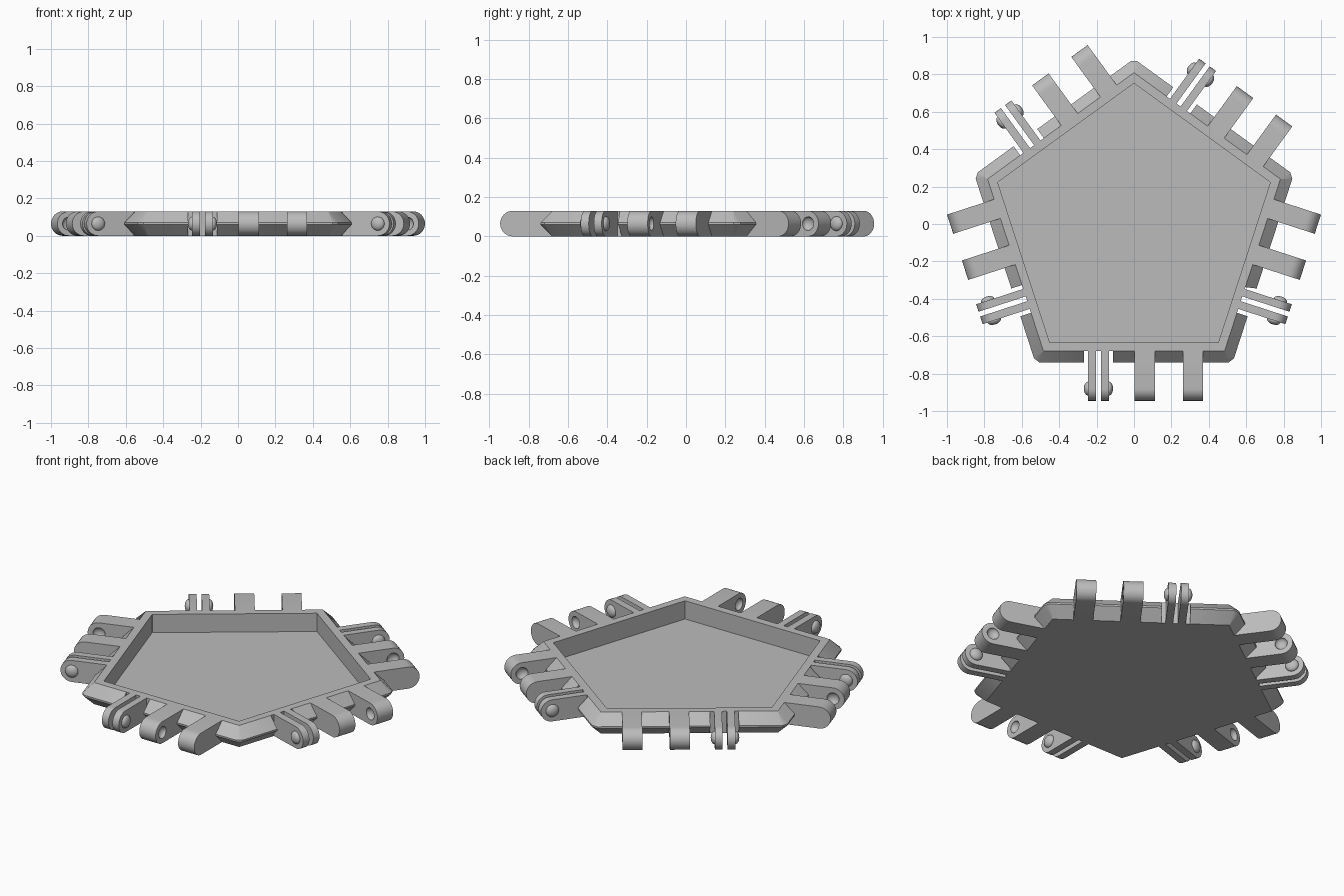
import bpy, bmesh, math
from mathutils import Matrix, Vector

cube = bpy.data.objects.get("Cube")
if cube:
    bpy.data.objects.remove(cube, do_unlink=True)

grey = bpy.data.materials.new("plain_grey")
grey.use_nodes = True
grey.diffuse_color = (0.5, 0.5, 0.5, 1)
grey.node_tree.nodes["Principled BSDF"].inputs["Base Color"].default_value = (0.5, 0.5, 0.5, 1)

H = 0.13            # thickness
RIM = 0.666         # apothem of the flat top and bottom
REACH = 0.931       # how far the hinges reach from the centre
R_END = H / 2
CENTRE = Matrix.Translation((0, -0.014, 0))
parts = []


def finish(bm, name):
    bmesh.ops.recalc_face_normals(bm, faces=bm.faces[:])
    mesh = bpy.data.meshes.new(name)
    bm.to_mesh(mesh)
    bm.free()
    mesh.materials.append(grey)
    obj = bpy.data.objects.new(name, mesh)
    bpy.context.collection.objects.link(obj)
    parts.append(obj)
    return obj


def carve(obj, cutter):
    """Subtract a cutter, bake the result and remove the cutter."""
    cutter.hide_render = True
    mod = obj.modifiers.new("cut", 'BOOLEAN')
    mod.operation, mod.solver, mod.object = 'DIFFERENCE', 'EXACT', cutter
    bpy.context.view_layer.update()
    dg = bpy.context.evaluated_depsgraph_get()
    obj_mesh = bpy.data.meshes.new_from_object(obj.evaluated_get(dg))
    obj.modifiers.clear()
    obj.data = obj_mesh
    parts.remove(cutter)
    bpy.data.objects.remove(cutter, do_unlink=True)


def pentagon(bm, apothem, z, clip):
    """Ring with each corner clipped to a short edge."""
    ring = []
    half = apothem * math.tan(math.pi / 5) - clip
    for k in range(5):
        rot = CENTRE @ Matrix.Rotation(math.radians(72 * k), 4, 'Z')
        ring += [bm.verts.new(rot @ Vector((s * half, -apothem, z))) for s in (-1, 1)]
    return ring


def extrude_profile(bm, profile, x0, x1, matrix):
    a, b = ([bm.verts.new(matrix @ Vector((x, y, z))) for y, z in profile] for x in (x0, x1))
    bm.faces.new(a)
    bm.faces.new(b)
    n = len(profile)
    for i in range(n):
        bm.faces.new((a[i], a[(i + 1) % n], b[(i + 1) % n], b[i]))


def button(bm, x, radius, depth, matrix):
    """Flattened ball centred on a hinge face."""
    place = Matrix.Translation((x, R_END - REACH, R_END))
    squash = Matrix.Diagonal((depth, radius, radius, 1))
    turn = Matrix.Rotation(math.pi / 2, 4, 'Y')
    bmesh.ops.create_uvsphere(bm, u_segments=24, v_segments=16, radius=1,
                              matrix=matrix @ place @ squash @ turn)


# Hinge side profile: straight root, round end
hinge = [(-RIM + 0.001, 0), (-RIM + 0.001, H)]
for i in range(17):
    a = math.pi / 2 + math.pi * i / 16
    hinge.append((R_END - REACH + R_END * math.cos(a), R_END + R_END * math.sin(a)))

# Bevelled tray
bm = bmesh.new()
rings = [pentagon(bm, *r) for r in (
    (RIM, 0, 0.001), (0.726, 0.06, 0.022), (0.726, 0.07, 0.022),
    (RIM, H, 0.001), (0.62, H, 0.001), (0.62, 0.02, 0.001))]
for low, high in zip(rings, rings[1:]):
    for i in range(10):
        j = (i + 1) % 10
        bm.faces.new((low[i], low[j], high[j], high[i]))
bm.faces.new(rings[0])
bm.faces.new(rings[-1])
tray = finish(bm, "tray")

# Each side is turned into place; three of them are mirrored
sides = []
for k, flip in enumerate((1, 1, -1, -1, -1)):
    sides.append(CENTRE @ Matrix.Rotation(math.radians(72 * k), 4, 'Z')
                 @ Matrix.Diagonal((flip, 1, 1, 1)))

# Gaps in the tray edge around the clips
bm = bmesh.new()
notch = [(-RIM, -0.1), (-RIM, H + 0.1), (-0.8, H + 0.1), (-0.8, -0.1)]
for side in sides:
    extrude_profile(bm, notch, -0.268, -0.112, side)
carve(tray, finish(bm, "notch_cutter"))

for n, side in enumerate(sides, 1):
    # Two solid knuckles with dimples facing each other
    for label, x0, x1, face in (("inner", 0.003, 0.112, 0.112), ("outer", 0.262, 0.37, 0.262)):
        bm = bmesh.new()
        extrude_profile(bm, hinge, x0, x1, side)
        knuckle = finish(bm, f"{label}_knuckle_{n}")
        bm = bmesh.new()
        button(bm, face, 0.035, 0.025, side)
        carve(knuckle, finish(bm, "dimple_cutter"))
    # Pair of thin clip plates with snap buttons outside
    for label, x0, x1, face in (("left", -0.246, -0.203, -0.246), ("right", -0.176, -0.134, -0.134)):
        bm = bmesh.new()
        extrude_profile(bm, hinge, x0, x1, side)
        finish(bm, f"{label}_clip_{n}")
        bm = bmesh.new()
        button(bm, face, 0.037, 0.022, side)
        finish(bm, f"{label}_button_{n}")

# Smooth the round ends and buttons, keep edges sharp
bpy.ops.object.select_all(action='DESELECT')
for obj in parts:
    obj.select_set(True)
bpy.context.view_layer.objects.active = tray
bpy.ops.object.shade_smooth_by_angle(angle=math.radians(30))
